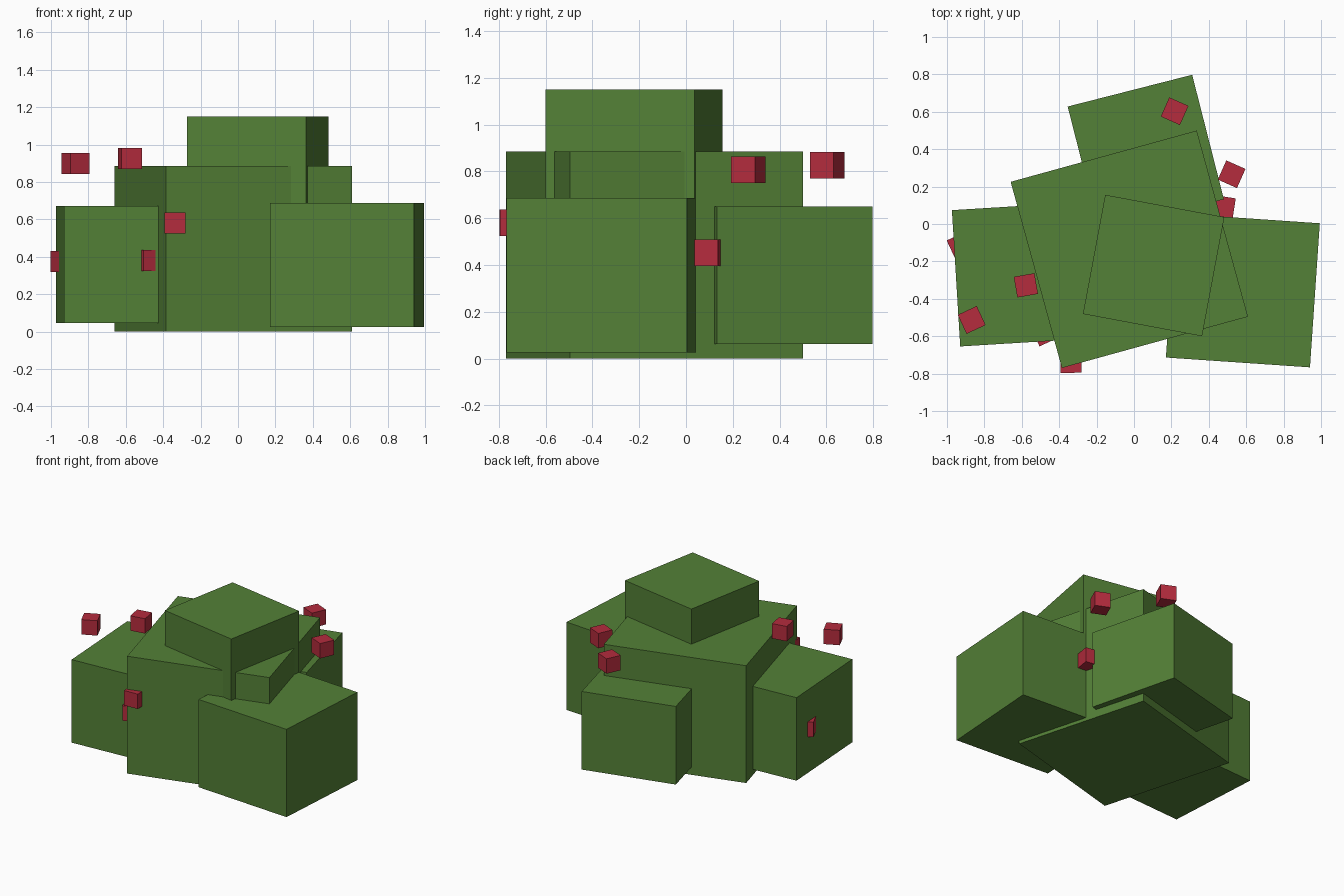
import bpy
import math

if "Cube" in bpy.data.objects:
    bpy.data.objects.remove(bpy.data.objects["Cube"], do_unlink=True)


def make_material(name, color):
    mat = bpy.data.materials.new(name)
    mat.use_nodes = True
    mat.diffuse_color = color
    mat.node_tree.nodes["Principled BSDF"].inputs["Base Color"].default_value = color
    return mat


def add_block(name, x, y, top, width, height, turn, mat):
    """Upright square block, placed by the height of its top and turned about z."""
    bpy.ops.mesh.primitive_cube_add(size=1, location=(x, y, top - height / 2),
                                    rotation=(0, 0, math.radians(turn)))
    block = bpy.context.object
    block.name = name
    block.scale = (width, width, height)
    block.data.materials.append(mat)


leaf_green = make_material("leaf green", (0.088, 0.218, 0.038, 1))
berry_red = make_material("berry red", (0.46, 0.025, 0.047, 1))

# Foliage: x, y, top, width, turn (every block is slightly squashed)
SQUASH = 0.857
foliage = {
    "main_foliage": (-0.025, -0.135, 0.885, 1.032, 15.4),
    "top_foliage": (0.105, -0.222, 1.15, 0.648, -10.6),
    "left_foliage": (0.582, -0.355, 0.687, 0.772, -3.9),
    "right_foliage": (-0.587, -0.268, 0.67, 0.73, 3.5),
    "back_foliage": (0.063, 0.38, 0.65, 0.687, 14.3),
}
for name, (x, y, top, width, turn) in foliage.items():
    add_block(name, x, y, top, width, width * SQUASH, turn, leaf_green)

# Berries: x, y, top, turn
BERRY = 0.112
berries = [
    (-0.868, -0.513, 0.955, 25),
    (-0.578, -0.328, 0.982, 10),
    (0.217, 0.603, 0.882, -24),
    (0.522, 0.266, 0.863, -24),
    (0.48, 0.09, 0.508, -9),
    (-0.338, -0.74, 0.636, 2),
    (-0.478, -0.58, 0.435, 25),
    (-0.927, -0.115, 0.43, 25),
]
for i, (x, y, top, turn) in enumerate(berries, 1):
    add_block(f"berry_{i}", x, y, top, BERRY, BERRY, turn, berry_red)
